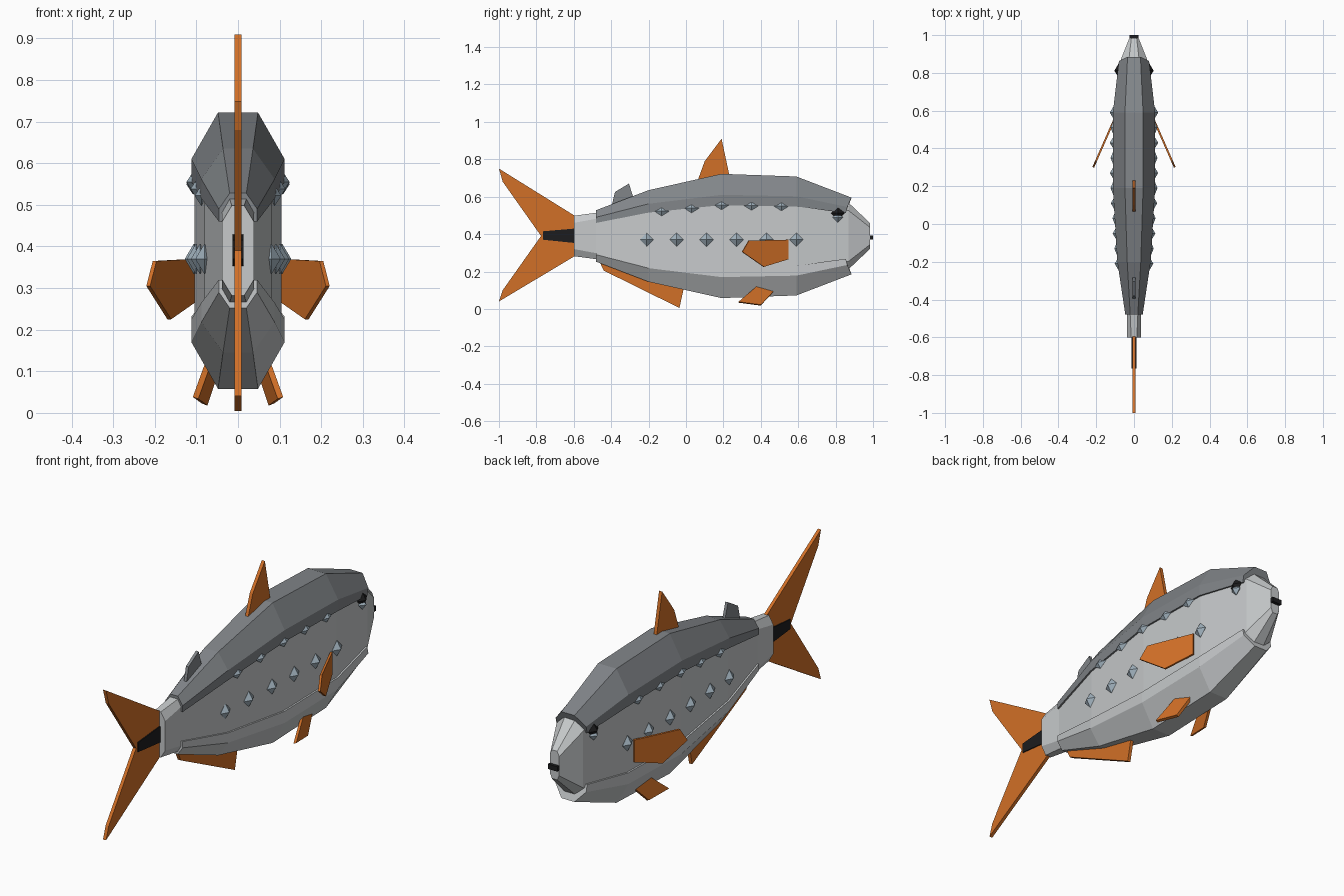
import bpy, bmesh
from mathutils import Vector

if "Cube" in bpy.data.objects:
    bpy.data.objects.remove(bpy.data.objects["Cube"])


def material(name, rgb):
    m = bpy.data.materials.new(name)
    m.diffuse_color = (*rgb, 1)
    m.use_nodes = True
    m.node_tree.nodes["Principled BSDF"].inputs["Base Color"].default_value = m.diffuse_color
    return m


LIGHT = material("light grey", (0.57, 0.59, 0.60))
DARK = material("dark grey", (0.22, 0.235, 0.25))
ORANGE = material("orange", (0.64, 0.16, 0.02))
BLUE = material("pale blue", (0.36, 0.45, 0.52))
BLACK = material("black", (0.012, 0.012, 0.013))
MID = 0.39  # height of the body's centre line


def finish(name, bm, mat):
    bmesh.ops.recalc_face_normals(bm, faces=bm.faces)
    me = bpy.data.meshes.new(name)
    bm.to_mesh(me)
    bm.free()
    me.materials.append(mat)
    ob = bpy.data.objects.new(name, me)
    bpy.context.collection.objects.link(ob)
    return ob


def loft(name, rings, mat):
    bm = bmesh.new()
    vs = [[bm.verts.new(p) for p in r] for r in rings]
    n = len(vs[0])
    for a, b in zip(vs, vs[1:]):
        for i in range(n):
            j = (i + 1) % n
            bm.faces.new((a[i], a[j], b[j], b[i]))
    bm.faces.new(vs[0])
    bm.faces.new(vs[-1])
    return finish(name, bm, mat)


def plate(name, pts, normal, t, mat):
    """Flat outline thickened by t on both sides along normal."""
    n = Vector(normal).normalized() * t
    return loft(name, [[Vector(p) - n for p in pts], [Vector(p) + n for p in pts]], mat)


def fin(name, yz, t, mat):
    return plate(name, [(0, y, z) for y, z in yz], (1, 0, 0), t, mat)


def diamond(name, c, h, mat):
    """Eight-sided pointed stud with half sizes h."""
    bm = bmesh.new()
    c = Vector(c)
    x = [bm.verts.new(c + Vector((s * h[0], 0, 0))) for s in (1, -1)]
    rim = [bm.verts.new(c + Vector((0, a * h[1], b * h[2])))
           for a, b in ((1, 0), (0, 1), (-1, 0), (0, -1))]
    for i in range(4):
        for p in x:
            bm.faces.new((rim[i], rim[(i + 1) % 4], p))
    return finish(name, bm, mat)


# Shell sections: y, side half width, top half width, top, corner and edge heights
SHELL = [(-0.48, 0.046, 0.020, 0.138, 0.100, 0.070),
         (-0.20, 0.088, 0.036, 0.245, 0.172, 0.125),
         (0.19, 0.112, 0.048, 0.332, 0.220, 0.165),
         (0.59, 0.112, 0.048, 0.318, 0.212, 0.158),
         (0.87, 0.080, 0.034, 0.205, 0.155, 0.122)]


def sample(y, k):
    for a, b in zip(SHELL, SHELL[1:]):
        if y <= b[0]:
            return a[k] + (b[k] - a[k]) * (y - a[0]) / (b[0] - a[0])
    return SHELL[-1][k]


# Back and belly shells
for name, s, mat in (("back_shell", 1, DARK), ("belly_shell", -1, LIGHT)):
    rings = []
    for y, w, t, top, cor, edge in SHELL:
        # front end leans forward at the top
        d = 0.015 if y > 0.8 else 0
        rings.append([(x, y + dy, MID + s * z) for x, z, dy in
                      ((w, edge, -d), (w, cor, -d / 2), (t, top, d),
                       (-t, top, d), (-w, cor, -d / 2), (-w, edge, -d))])
    loft(name, rings, mat)

# Core body, with tail stump and nose
core = [(-0.6, 0.038, 0.015, 0.108, 0.07)]
core += [(y, w - 0.008, t, top - 0.014, cor - 0.008) for y, w, t, top, cor, e in SHELL[:-1]]
core += [(0.87, 0.070, 0.027, 0.177, 0.135), (0.985, 0.024, 0.014, 0.068, 0.045)]
loft("body_core", [[(x, y, MID + z) for x, z in
                    ((w, c), (t, top), (-t, top), (-w, c),
                     (-w, -c), (-t, -top), (t, -top), (w, -c))]
                   for y, w, t, top, c in core], LIGHT)

# Tail, dorsal, adipose and anal fins
fin("tail_fin", [(-0.59, 0.495), (-1.0, 0.75), (-0.98, 0.68), (-0.775, 0.39),
                 (-0.98, 0.10), (-1.0, 0.04), (-0.59, 0.285)], 0.008, ORANGE)
fin("tail_root", [(-0.59, 0.43), (-0.765, 0.415), (-0.765, 0.37), (-0.59, 0.352)], 0.013, BLACK)
fin("dorsal_fin", [(0.06, 0.68), (0.10, 0.79), (0.19, 0.91), (0.235, 0.70)], 0.008, ORANGE)
fin("adipose_fin", [(-0.40, 0.54), (-0.38, 0.625), (-0.305, 0.67), (-0.28, 0.59)], 0.007, DARK)
fin("anal_fin", [(-0.47, 0.27), (-0.44, 0.205), (-0.035, 0.005), (-0.01, 0.12)], 0.008, ORANGE)

# Mouth
plate("mouth", [(-0.025, 0.992, 0.37), (0.025, 0.992, 0.37),
                (0.025, 0.992, 0.393), (-0.025, 0.992, 0.393)], (0, 1, 0), 0.008, BLACK)

for side, s in (("right", 1), ("left", -1)):
    # Paired fins
    pec = [(0.545, 0.37), (0.335, 0.365), (0.30, 0.305), (0.415, 0.225), (0.545, 0.265)]
    plate(side + "_pectoral_fin", [(s * (0.108 + (0.545 - y) * 0.44), y, z) for y, z in pec],
          (s, 0.44, 0), 0.005, ORANGE)
    plate(side + "_pelvic_fin", [(s * 0.068, 0.39, 0.13), (s * 0.055, 0.47, 0.095),
                                 (s * 0.080, 0.40, 0.02), (s * 0.102, 0.28, 0.036)],
          (s, 0.15, 0.35), 0.007, ORANGE)
    # Two rows of studs along the flank
    for i in range(6):
        y = -0.21 + 0.16 * i
        diamond(f"{side}_flank_stud_{i}", (s * (sample(y, 1) - 0.006), y, 0.37),
                (0.022, 0.037, 0.037), BLUE)
    for i in range(5):
        y = -0.13 + 0.16 * i
        diamond(f"{side}_back_stud_{i}", (s * (sample(y, 1) - 0.004), y, MID + sample(y, 5)),
                (0.016, 0.04, 0.025), BLUE)
    # Eye with a pale lower half
    diamond(side + "_eye", (s * 0.082, 0.812, 0.512), (0.022, 0.037, 0.035), BLACK)
    diamond(side + "_eye_plate", (s * 0.083, 0.812, 0.490), (0.022, 0.028, 0.028), BLUE)
